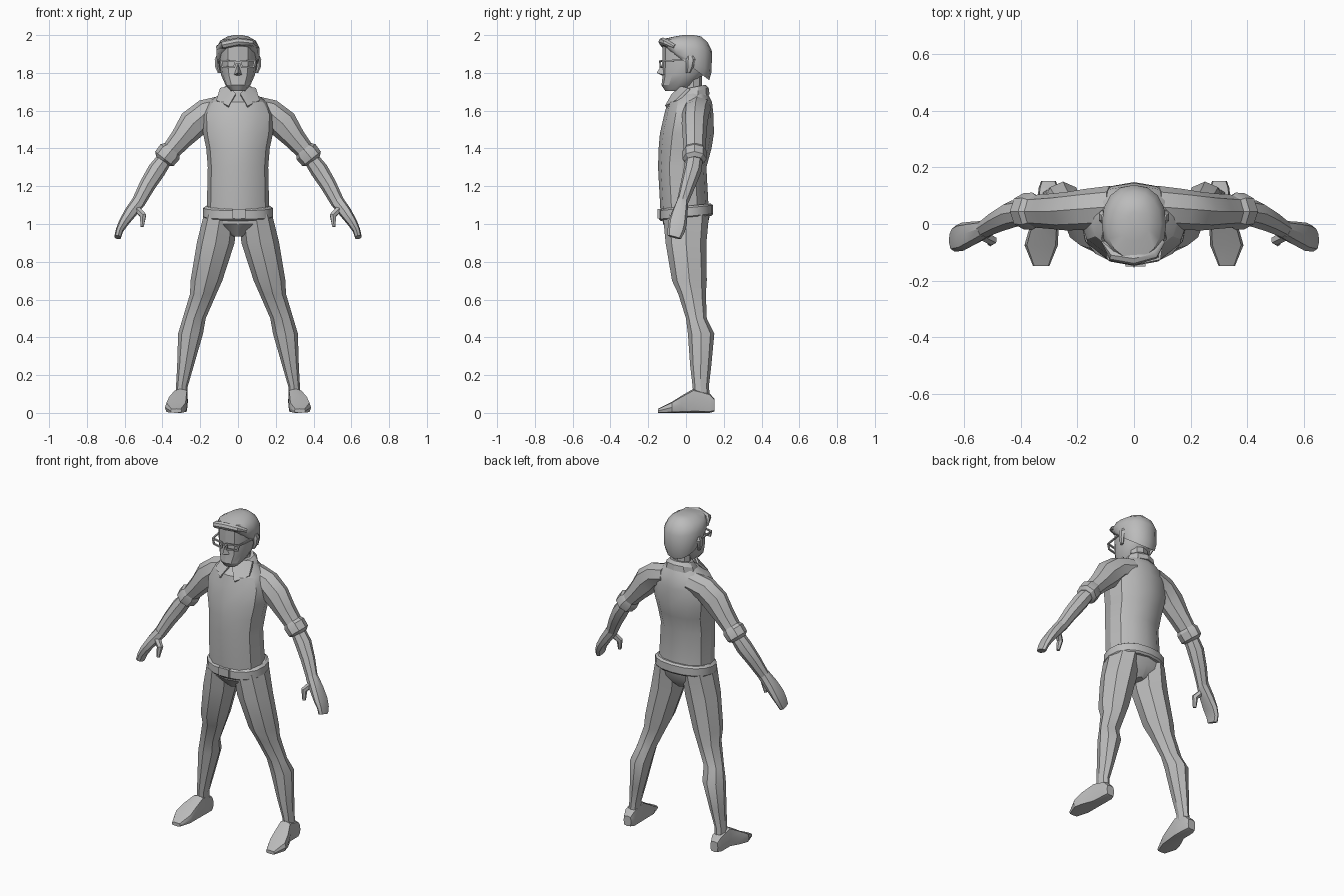
import bpy, bmesh, math
from mathutils import Vector

grey = bpy.data.materials.new("plain_grey")
grey.diffuse_color = (0.5, 0.5, 0.5, 1)


def finish(name, bm, angle=30):
    bmesh.ops.recalc_face_normals(bm, faces=bm.faces)
    me = bpy.data.meshes.new(name)
    bm.to_mesh(me)
    bm.free()
    me.materials.append(grey)
    ob = bpy.data.objects.new(name, me)
    bpy.context.collection.objects.link(ob)
    bpy.ops.object.select_all(action='DESELECT')
    ob.select_set(True)
    bpy.context.view_layer.objects.active = ob
    bpy.ops.object.shade_smooth_by_angle(angle=math.radians(angle))
    return ob


def loft(name, secs, n=8, flat=False, side=1, e=1.0, angle=30):
    """Skin rings (x, y, z, radius_a, radius_b, tilt) along a path."""
    bm = bmesh.new()
    pts = [Vector(s[:3]) for s in secs]
    rings = []
    for i, s in enumerate(secs):
        t = (pts[min(i + 1, len(pts) - 1)] - pts[max(i - 1, 0)]).normalized()
        if flat:
            a, b = Vector((1, 0, 0)), Vector((0, 1, 0))
        elif abs(t.y) > 0.8:
            a, b = Vector((1, 0, 0)), Vector((0, 0, 1))
        else:
            a = Vector((0, 1, 0)).cross(t).normalized()
            b = t.cross(a)
        tilt = s[5] if len(s) > 5 else 0
        ring = []
        for k in range(n):
            w = 2 * math.pi * k / n + math.pi / 2
            c, d = math.cos(w), math.sin(w)
            c = math.copysign(abs(c) ** e, c) if abs(c) > 1e-6 else 0
            d = math.copysign(abs(d) ** e, d) if abs(d) > 1e-6 else 0
            p = pts[i] + a * c * s[3] + b * d * s[4]
            p.z += tilt * (p.y - pts[i].y)
            p.x *= side
            ring.append(bm.verts.new(p))
        rings.append(ring)
    for r, q in zip(rings, rings[1:]):
        for k in range(n):
            bm.faces.new((r[k], r[(k + 1) % n], q[(k + 1) % n], q[k]))
    bm.faces.new(rings[0])
    bm.faces.new(rings[-1])
    return finish(name, bm, angle)


def hull(name, pts, side=1):
    bm = bmesh.new()
    for x, y, z in pts:
        bm.verts.new((x * side, y, z))
    bmesh.ops.convex_hull(bm, input=bm.verts)
    return finish(name, bm, 20)


def bar(name, p, q, r, side=1):
    """Thin square bar between two points."""
    offs = [(i * r, j * r, k * r) for i in (-1, 1) for j in (-1, 1) for k in (-1, 1)]
    return hull(name, [tuple(u + v for u, v in zip(c, o)) for c in (p, q) for o in offs], side)


# Shirt, belt and hips
loft("shirt", [(0, -.008, 1.08, .165, .128), (0, -.02, 1.30, .16, .128),
               (0, -.005, 1.40, .168, .14), (0, .005, 1.48, .185, .143),
               (0, .015, 1.58, .19, .13), (0, .02, 1.645, .155, .118),
               (0, .04, 1.70, .08, .07)], 12, True, e=.9)
loft("belt", [(0, 0, 1.03, .175, .135, .1), (0, 0, 1.04, .186, .144, .1),
              (0, 0, 1.085, .184, .144, .1), (0, 0, 1.095, .17, .13, .1)], 16, True, e=.9)
hull("belt_buckle", [(x, y, z) for x in (-.03, .04) for y in (-.15, -.13) for z in (1.03, 1.08)])
loft("hips", [(0, 0, 1.06, .175, .13), (0, -.003, 1.0, .17, .118),
              (0, 0, .935, .03, .07)], 10, True, e=.9)

# Neck, head and face
loft("neck", [(0, .035, 1.62, .06, .055), (0, .04, 1.70, .055, .045),
              (0, .04, 1.81, .055, .045)], 8, True)
loft("head", [(0, -.06, 1.705, .038, .05), (0, -.045, 1.735, .066, .085),
              (0, -.015, 1.79, .09, .108), (0, 0, 1.86, .1, .125),
              (0, 0, 1.94, .1, .125), (0, 0, 1.98, .06, .08)], 12, True, e=.9)
hull("nose", [(0, -.115, 1.865), (0, -.155, 1.80), (.022, -.115, 1.79),
              (-.022, -.115, 1.79), (0, -.12, 1.783)])

# Hair cap, lower at the nape, with a swept fringe
loft("hair", [(0, .005, 1.85, .105, .118, -.75), (0, .005, 1.875, .113, .13, -.55),
              (0, 0, 1.93, .114, .138, -.12), (0, -.002, 1.97, .095, .118, -.08),
              (0, .01, 1.993, .055, .07), (0, .012, 2.0, .02, .03)], 16, True, e=.9, angle=40)
loft("fringe", [(-.105, -.06, 1.935, .012, .012), (-.075, -.11, 1.95, .022, .022),
                (0, -.122, 1.965, .022, .024), (.07, -.105, 1.96, .018, .02),
                (.1, -.06, 1.94, .01, .012)], 8, angle=40)

# Collar band
loft("collar_band", [(0, .035, 1.66, .105, .09, .3), (0, .04, 1.70, .095, .08, .25),
                     (0, .042, 1.725, .072, .062, .2)], 10, True)

for side, word in ((1, "left"), (-1, "right")):
    # Collar flap
    flap = [(.012, -.075, 1.69), (.05, -.112, 1.625), (.115, -.055, 1.655),
            (.095, .01, 1.72), (.05, -.03, 1.73)]
    hull(word + "_collar_flap", flap + [(x, y + .012, z - .008) for x, y, z in flap], side)

    # Ear and glasses
    loft(word + "_ear", [(.1, .012, 1.80, .008, .012), (.11, .02, 1.83, .012, .02),
                         (.112, .025, 1.87, .013, .026), (.108, .022, 1.89, .008, .016)],
         6, True, side)
    rim = [(.014, -.138, 1.862), (.09, -.122, 1.864), (.082, -.122, 1.832), (.02, -.136, 1.83)]
    for i in range(4):
        bar(word + "_glasses_rim", rim[i], rim[(i + 1) % 4], .004, side)
    bar(word + "_glasses_temple", rim[1], (.108, .01, 1.868), .004, side)
    bar(word + "_glasses_bridge", (0, -.14, 1.855), (.014, -.138, 1.855), .004, side)

    # Sleeve and rolled cuff
    loft(word + "_sleeve", [(.08, .06, 1.615, .065, .075), (.17, .052, 1.59, .072, .072),
                            (.238, .045, 1.53, .08, .068), (.3, .045, 1.452, .06, .062),
                            (.37, .045, 1.37, .048, .056)], 8, side=side)
    loft(word + "_cuff", [(.345, .045, 1.40, .047, .055), (.36, .045, 1.382, .064, .066),
                          (.39, .045, 1.345, .062, .064), (.4, .045, 1.332, .042, .045)],
         8, side=side)

    # Forearm, hand and thumb
    loft(word + "_forearm", [(.38, .045, 1.355, .04, .045), (.43, .035, 1.285, .048, .048),
                             (.48, .01, 1.205, .043, .04), (.53, -.02, 1.11, .036, .03)],
         8, side=side)
    loft(word + "_hand", [(.525, -.018, 1.12, .036, .03), (.57, -.033, 1.06, .033, .042),
                          (.607, -.045, 1.005, .026, .05), (.628, -.052, .965, .02, .046),
                          (.637, -.062, .93, .018, .036)], 8, side=side, e=.8)
    loft(word + "_thumb", [(.54, -.035, 1.085, .02, .022), (.502, -.058, 1.045, .019, .018),
                           (.508, -.068, .985, .01, .011)], 6, side=side)

    # Trouser leg
    loft(word + "_leg", [(.093, 0, 1.05, .088, .122), (.118, 0, .90, .1, .108),
                         (.167, .018, .70, .084, .092), (.184, .032, .63, .07, .073),
                         (.232, .055, .50, .061, .055), (.251, .08, .42, .066, .07),
                         (.278, .078, .25, .044, .056), (.297, .078, .14, .031, .043),
                         (.3, .085, .06, .031, .045)], 8, True, side)

    # Shoe, lofted from heel to toe
    loft(word + "_shoe", [(.302, .152, .04, .026, .032), (.302, .125, .052, .036, .052),
                          (.303, .04, .064, .038, .064), (.32, -.025, .045, .053, .045),
                          (.328, -.075, .029, .059, .029), (.328, -.148, .011, .029, .011)],
         8, side=side, e=.45)
